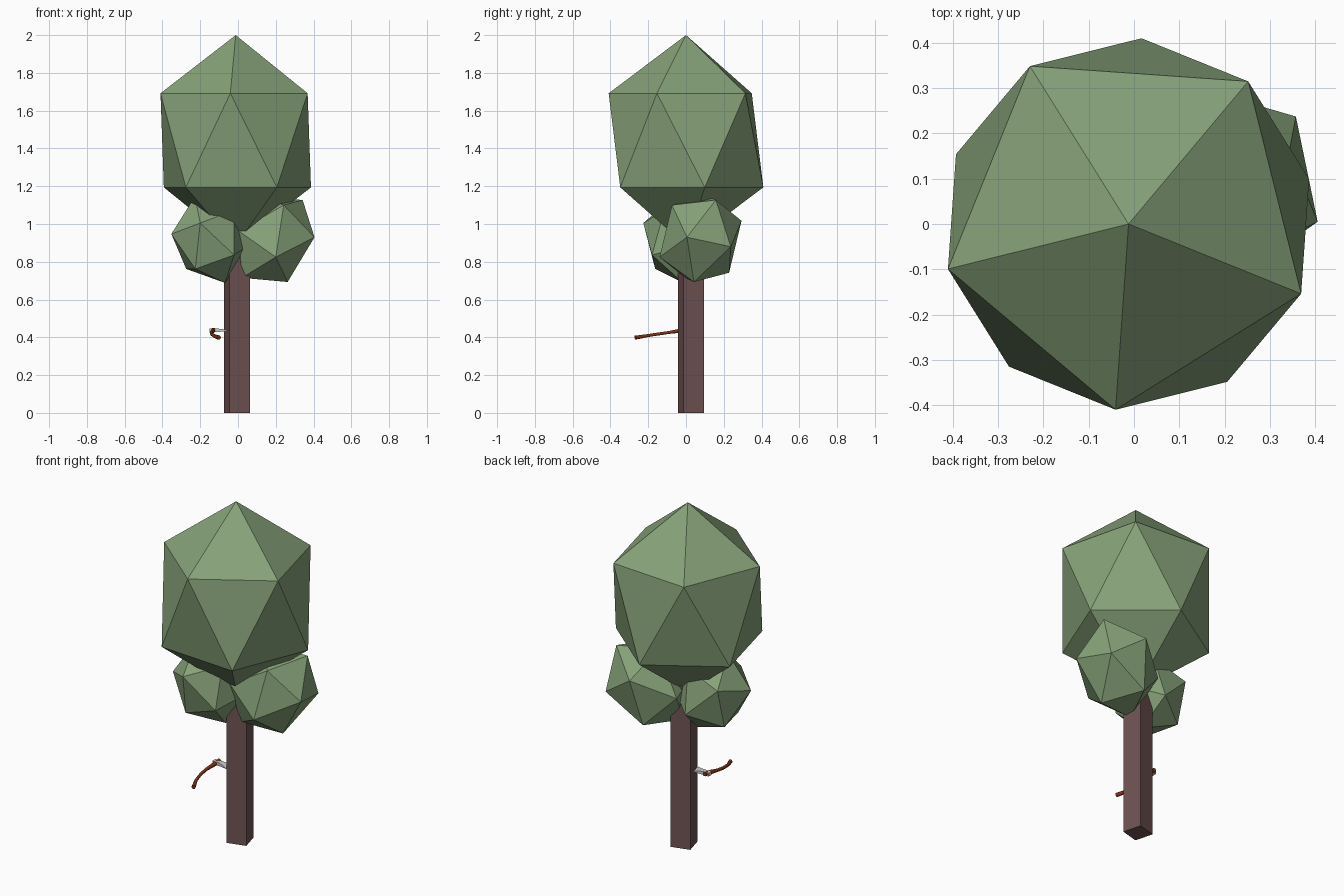
import bpy, bmesh
from math import radians
from mathutils import Vector, Matrix

if "Cube" in bpy.data.objects:
    bpy.data.objects.remove(bpy.data.objects["Cube"])


def material(name, rgb):
    m = bpy.data.materials.new(name)
    m.diffuse_color = (*rgb, 1)
    m.use_nodes = True
    m.node_tree.nodes["Principled BSDF"].inputs["Base Color"].default_value = m.diffuse_color
    return m


LEAF = material("leaf_green", (0.24, 0.36, 0.19))
BARK = material("bark_brown", (0.16, 0.085, 0.085))
WOOD = material("handle_wood", (0.21, 0.035, 0.008))


def add_object(name, bm, mat=None):
    bmesh.ops.recalc_face_normals(bm, faces=bm.faces)
    mesh = bpy.data.meshes.new(name)
    bm.to_mesh(mesh)
    bm.free()
    ob = bpy.data.objects.new(name, mesh)
    bpy.context.collection.objects.link(ob)
    if mat:
        mesh.materials.append(mat)
    return ob


def leaf_clump(name, centre, spokes):
    """Tilted 20-sided clump: six corners, each repeated through the centre."""
    bm = bmesh.new()
    for s in spokes:
        for side in (1, -1):
            bm.verts.new(Vector(centre) + side * Vector(s))
    bmesh.ops.convex_hull(bm, input=bm.verts)
    return add_object(name, bm, LEAF)


# Trunk: square post, turned 15 degrees
bm = bmesh.new()
bmesh.ops.create_cube(bm, size=1, matrix=Matrix.Translation((-0.0055, 0.0265, 0.53))
                      @ Matrix.Rotation(radians(15), 4, 'Z')
                      @ Matrix.Diagonal((0.112, 0.112, 1.06, 1)))
add_object("trunk", bm, BARK)

# Main crown: tall icosahedron
bm = bmesh.new()
bmesh.ops.create_icosphere(bm, subdivisions=1, radius=1,
                           matrix=Matrix.Translation((-0.012, 0.0, 1.443))
                           @ Matrix.Rotation(radians(-22), 4, 'Z')
                           @ Matrix.Diagonal((0.459, 0.459, 0.557, 1)))
add_object("main_crown", bm, LEAF)

# Two lower leaf clumps
leaf_clump("right_leaf_clump", (0.181, 0.077, 0.921), [
    (0.224, -0.072, 0.009), (0.161, 0.081, 0.206), (0.061, -0.151, 0.179),
    (0.019, -0.217, -0.096), (0.082, -0.035, -0.228), (0.176, 0.160, -0.041)])
leaf_clump("left_leaf_clump", (-0.148, -0.04, 0.917), [
    (-0.078, -0.123, -0.155), (-0.052, -0.186, 0.088), (0.127, -0.140, -0.081),
    (0.080, 0.025, -0.229), (-0.126, 0.075, -0.155), (-0.205, -0.060, 0.030)])

# Axe head: flared wedge stuck in the trunk, as (x, y centre, half width, half thickness)
bm = bmesh.new()
rings = []
for x, y, w, t in [(-0.150, -0.010, 0.014, 0.010), (-0.112, -0.010, 0.013, 0.010),
                   (-0.080, -0.012, 0.020, 0.006), (-0.045, -0.014, 0.034, 0.001)]:
    rings.append([bm.verts.new((x, y + a * w, 0.437 + b * t))
                  for a, b in ((-1, -1), (1, -1), (1, 1), (-1, 1))])
for r0, r1 in zip(rings, rings[1:]):
    for i in range(4):
        j = (i + 1) % 4
        bm.faces.new((r0[i], r0[j], r1[j], r1[i]))
bm.faces.new(rings[0])
bm.faces.new(rings[-1])
add_object("axe_head", bm)

# Axe handle: curved round bar with a thicker grip end
curve = bpy.data.curves.new("axe_handle", 'CURVE')
curve.dimensions = '3D'
curve.bevel_depth = 0.010
curve.bevel_resolution = 1
curve.use_fill_caps = True
path = [(-0.130, 0.015, 0.440, 1.2), (-0.133, -0.035, 0.434, 1.2),
        (-0.141, -0.090, 0.426, 0.9), (-0.140, -0.145, 0.418, 0.9),
        (-0.128, -0.205, 0.409, 0.9), (-0.112, -0.245, 0.402, 1.1),
        (-0.101, -0.268, 0.399, 1.2)]
spline = curve.splines.new('POLY')
spline.points.add(len(path) - 1)
for p, (x, y, z, r) in zip(spline.points, path):
    p.co = (x, y, z, 1)
    p.radius = r
curve.materials.append(WOOD)
handle = bpy.data.objects.new("axe_handle", curve)
bpy.context.collection.objects.link(handle)
